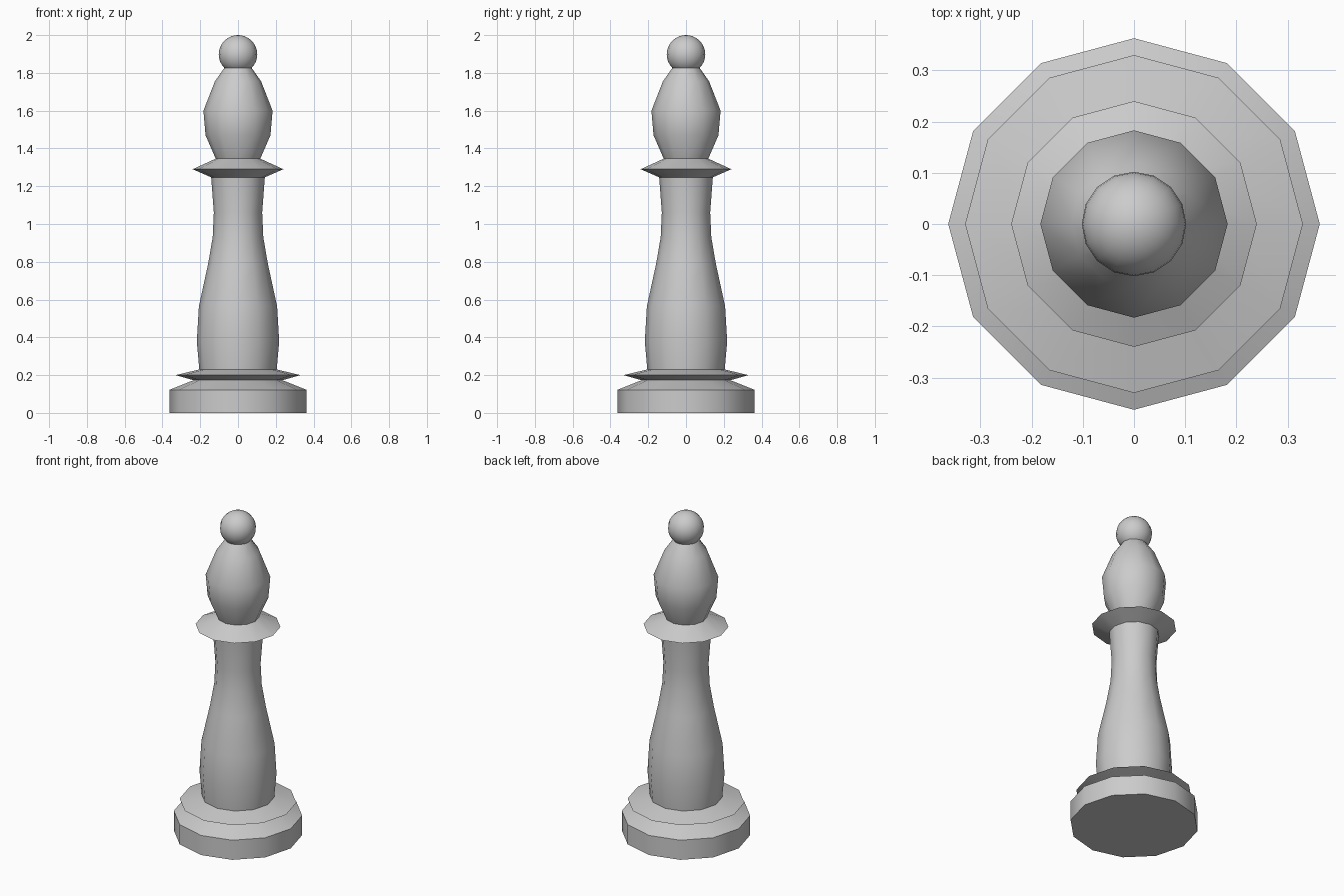
import bpy, bmesh, math

if "Cube" in bpy.data.objects:
    bpy.data.objects.remove(bpy.data.objects["Cube"])

SIDES = 12


def finish(obj, angle=30):
    bpy.ops.object.select_all(action='DESELECT')
    obj.select_set(True)
    bpy.context.view_layer.objects.active = obj
    bpy.ops.object.shade_smooth_by_angle(angle=math.radians(angle))


def lathe(name, profile):
    """Revolve (radius, height) points around z and cap both ends."""
    bm = bmesh.new()
    rings = []
    for r, z in profile:
        rings.append([bm.verts.new((r * math.cos(a), r * math.sin(a), z))
                      for a in (2 * math.pi * i / SIDES for i in range(SIDES))])
    for low, high in zip(rings, rings[1:]):
        for i in range(SIDES):
            j = (i + 1) % SIDES
            bm.faces.new((low[i], low[j], high[j], high[i]))
    bm.faces.new(rings[0][::-1])
    bm.faces.new(rings[-1])
    mesh = bpy.data.meshes.new(name)
    bm.to_mesh(mesh)
    bm.free()
    obj = bpy.data.objects.new(name, mesh)
    bpy.context.collection.objects.link(obj)
    finish(obj, 31)
    return obj


# One continuous turned silhouette, from foot to neck of the finial
foot = [(0.363, 0), (0.363, 0.122), (0.235, 0.173)]
base_ring = [(0.33, 0.2), (0.205, 0.23)]
stem = [(0.218, 0.378), (0.207, 0.565), (0.158, 0.79), (0.134, 0.93),
        (0.128, 1.06), (0.142, 1.247)]
collar = [(0.24, 1.29), (0.118, 1.346)]
head = [(0.172, 1.47), (0.183, 1.6), (0.122, 1.756), (0.068, 1.832)]
lathe("turned_body", foot + base_ring + stem + collar + head)

# Round finial on top
bpy.ops.mesh.primitive_uv_sphere_add(segments=16, ring_count=16, radius=0.102,
                                     location=(0, 0, 1.898))
finial = bpy.context.object
finial.name = "finial_ball"
finish(finial)
